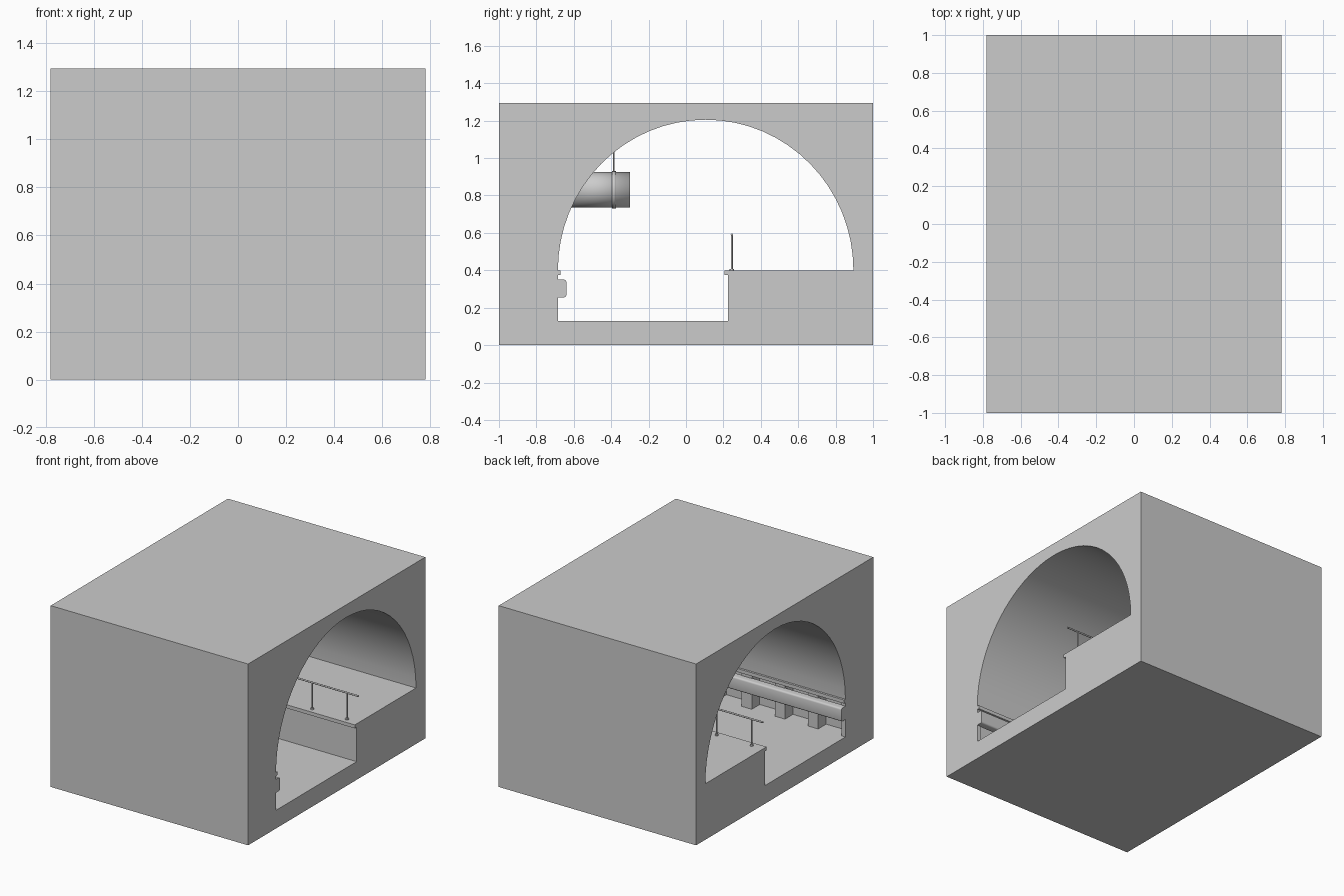
import bpy
import math

if "Cube" in bpy.data.objects:
    bpy.data.objects.remove(bpy.data.objects["Cube"])

HALF = 0.78  # half of the tunnel length along x

concrete = bpy.data.materials.new("grey_concrete")
concrete.use_nodes = True
GREY = (0.6, 0.6, 0.6, 1)
concrete.diffuse_color = GREY
concrete.node_tree.nodes["Principled BSDF"].inputs["Base Color"].default_value = GREY


def finish(name):
    obj = bpy.context.object
    obj.name = name
    obj.data.materials.clear()
    obj.data.materials.append(concrete)
    bpy.ops.object.shade_smooth_by_angle(angle=math.radians(30))
    return obj


def prism(name, *outlines):
    """Extrude closed (y, z) outlines along the full length; inner outlines are holes."""
    curve = bpy.data.curves.new(name, "CURVE")
    curve.dimensions = "2D"
    curve.fill_mode = "BOTH"
    curve.extrude = HALF
    for pts in outlines:
        spline = curve.splines.new("POLY")
        spline.points.add(len(pts) - 1)
        for p, (y, z) in zip(spline.points, pts):
            p.co = (y, z, 0, 1)
        spline.use_cyclic_u = True
    obj = bpy.data.objects.new(name, curve)
    bpy.context.collection.objects.link(obj)
    obj.rotation_euler = (math.pi / 2, 0, math.pi / 2)
    bpy.ops.object.select_all(action="DESELECT")
    obj.select_set(True)
    bpy.context.view_layer.objects.active = obj
    bpy.ops.object.convert(target="MESH")
    bpy.ops.object.transform_apply(location=False, rotation=True, scale=False)
    # weld the caps to the walls
    bpy.ops.object.mode_set(mode="EDIT")
    bpy.ops.mesh.select_all(action="SELECT")
    bpy.ops.mesh.remove_doubles(threshold=0.0005)
    bpy.ops.mesh.normals_make_consistent(inside=False)
    bpy.ops.object.mode_set(mode="OBJECT")
    return finish(name)


def box(name, x0, x1, y0, y1, z0, z1):
    bpy.ops.mesh.primitive_cube_add(
        size=1, location=((x0 + x1) / 2, (y0 + y1) / 2, (z0 + z1) / 2))
    bpy.context.object.scale = (x1 - x0, y1 - y0, z1 - z0)
    bpy.ops.object.transform_apply(location=False, rotation=False, scale=True)
    return finish(name)


def rod(name, center, radius, length, axis="Z", sides=16, fill="NGON"):
    turn = {"X": (0, math.pi / 2, 0), "Y": (math.pi / 2, 0, 0), "Z": (0, 0, 0)}[axis]
    bpy.ops.mesh.primitive_cylinder_add(
        vertices=sides, radius=radius, depth=length, location=center,
        rotation=turn, end_fill_type=fill)
    return finish(name)


# Block with the vaulted tunnel, track trench, platform and wall recess cut through
outer = [(-1, 0), (1, 0), (1, 1.295), (-1, 1.295)]
STEPS = 32
arch = [(0.105 + 0.79 * math.cos(math.pi * i / STEPS),
         0.4 + 0.805 * math.sin(math.pi * i / STEPS)) for i in range(STEPS + 1)]
trench = [(-0.67, 0.4), (-0.67, 0.375), (-0.775, 0.375), (-0.775, 0.13),
          (0.225, 0.13), (0.225, 0.375), (0.205, 0.375), (0.205, 0.4)]
prism("tunnel_block", outer, arch + trench)

# Pillars in the wall recess, the end ones cut by the block ends
for i in range(-3, 4):
    mid = i * 0.2625
    box("recess_pillar", max(mid - 0.04, -HALF), min(mid + 0.04, HALF),
        -0.775, -0.685, 0.13, 0.375)

# Rounded beam along the pillars
r = 0.012
corners = [(-0.64 - r, 0.255 + r, -90), (-0.64 - r, 0.35 - r, 0)]
beam = [(-0.69, 0.35), (-0.69, 0.255)]
for cy, cz, start in corners:
    for k in range(4):
        a = math.radians(start + 30 * k)
        beam.append((cy + r * math.cos(a), cz + r * math.sin(a)))
prism("wall_beam", beam)

# Platform railing
RAIL_Y = 0.245
rail = rod("handrail", (0, RAIL_Y, 0.59), 0.006, 2 * HALF, "X")
for i in range(6):
    x = -0.69 + 0.276 * i
    rod("railing_post", (x, RAIL_Y, 0.495), 0.005, 0.19)
    rod("railing_post_foot", (x, RAIL_Y, 0.404), 0.012, 0.008)

# Ventilation pipe leaving the vault, with its clamp and hanger
pipe = rod("ventilation_pipe", (0, -0.475, 0.83), 0.095, 0.35, "Y", 32, "NOTHING")
wall = pipe.modifiers.new("wall", "SOLIDIFY")
wall.thickness = 0.008
clamp = rod("pipe_clamp", (0, -0.385, 0.83), 0.1, 0.022, "Y", 32, "NOTHING")
band = clamp.modifiers.new("band", "SOLIDIFY")
band.thickness = 0.006
rod("pipe_hanger", (0, -0.385, 0.985), 0.004, 0.13)
